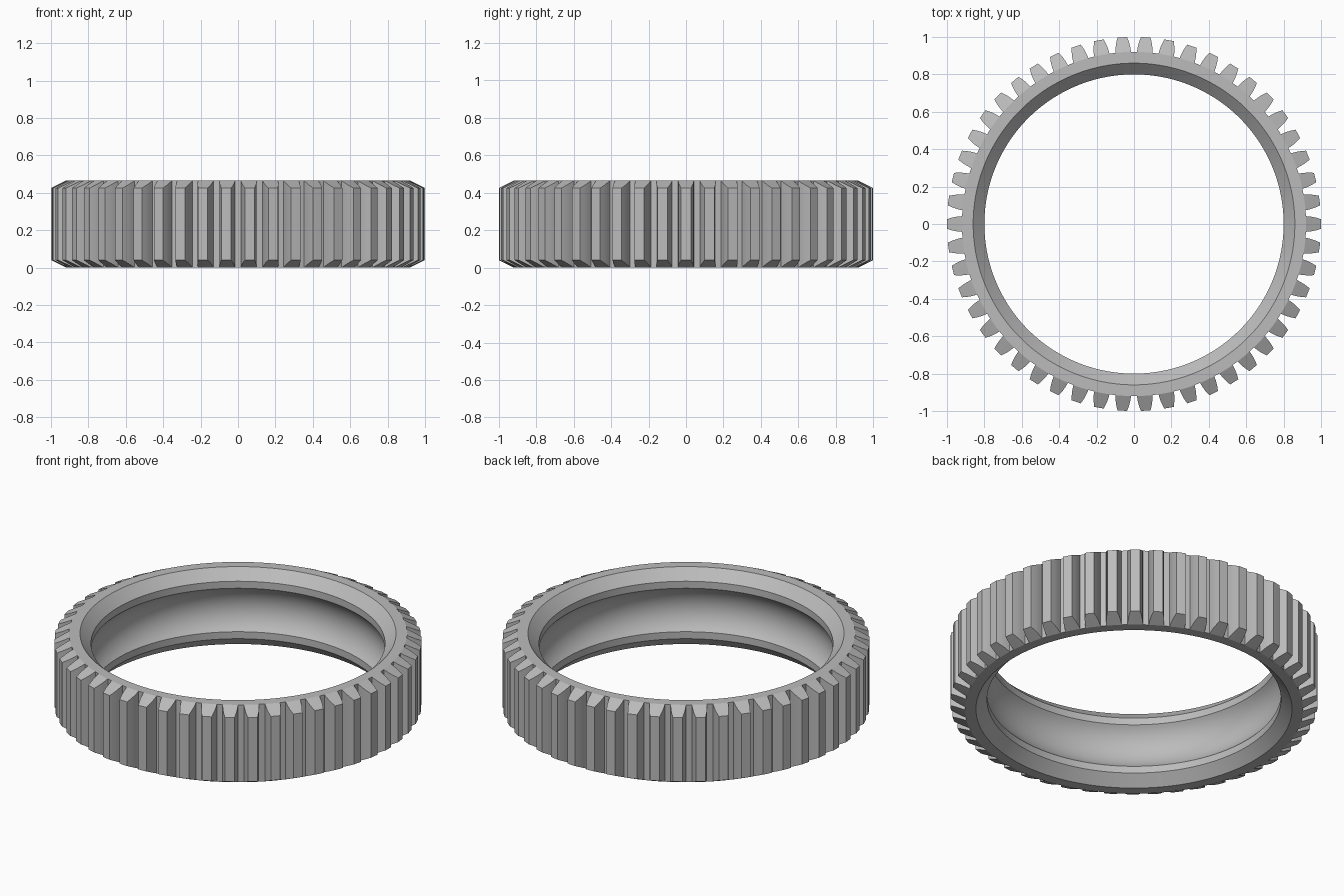
import bpy, bmesh, math

cube = bpy.data.objects.get("Cube")
if cube:
    bpy.data.objects.remove(cube, do_unlink=True)

TEETH = 50
HEIGHT = 0.465
ROOT = 0.92          # radius between the teeth
RIM, BORE = 0.86, 0.80
LIP, GROOVE_END = 0.06, 0.102
DEPTH = 0.055        # depth of the inner groove
PITCH = math.tau / TEETH

# Steel material
steel = bpy.data.materials.new("steel_grey")
steel.use_nodes = True
colour = (0.5, 0.5, 0.5, 1)
steel.diffuse_color = colour
steel.node_tree.nodes["Principled BSDF"].inputs["Base Color"].default_value = colour


def groove_arc(steps=16):
    """Concave arc between the two inner lips, from bottom to top."""
    half = HEIGHT / 2 - GROOVE_END
    radius = (half ** 2 + DEPTH ** 2) / (2 * DEPTH)
    span = math.asin(half / radius)
    centre = BORE + DEPTH - radius
    angles = [span * (2 * i / steps - 1) for i in range(steps + 1)]
    return [(centre + radius * math.cos(a), HEIGHT / 2 + radius * math.sin(a))
            for a in angles]


# Inner wall: lower bevel, lip, groove, lip, upper bevel
inner = ([(RIM, 0), (BORE, LIP)] + groove_arc()
         + [(BORE, HEIGHT - LIP), (RIM, HEIGHT)])

# Tooth outline: half angle and radius, from root to tip
flank = [(0.0457, ROOT), (0.042, 0.945), (0.036, 0.97), (0.026, 1.0)]
outline = ([(-PITCH / 2, ROOT)] + [(-a, r) for a, r in flank]
           + [(0, 1.0)] + [(a, r) for a, r in reversed(flank)])


def section(radius):
    """Closed cross-section whose outer corners are bevelled beyond the root."""
    drop = (radius - ROOT) / 2
    return inner + [(ROOT, HEIGHT), (radius, HEIGHT - drop),
                    (radius, drop), (ROOT, 0)]


# Sweep the changing section round the axis
bm = bmesh.new()
columns = []
for tooth in range(TEETH):
    for offset, radius in outline:
        a = tooth * PITCH + offset
        columns.append([bm.verts.new((r * math.cos(a), r * math.sin(a), z))
                        for r, z in section(radius)])
for i, here in enumerate(columns):
    after = columns[(i + 1) % len(columns)]
    for j in range(len(here)):
        k = (j + 1) % len(here)
        bm.faces.new((here[j], after[j], after[k], here[k]))
bmesh.ops.remove_doubles(bm, verts=bm.verts, dist=0.00001)
bmesh.ops.recalc_face_normals(bm, faces=bm.faces)

mesh = bpy.data.meshes.new("gear_ring")
bm.to_mesh(mesh)
bm.free()
mesh.materials.append(steel)
gear = bpy.data.objects.new("gear_ring", mesh)
bpy.context.collection.objects.link(gear)

# Smooth curved walls, crisp edges
bpy.ops.object.select_all(action='DESELECT')
gear.select_set(True)
bpy.context.view_layer.objects.active = gear
bpy.ops.object.shade_smooth_by_angle(angle=math.radians(25))
